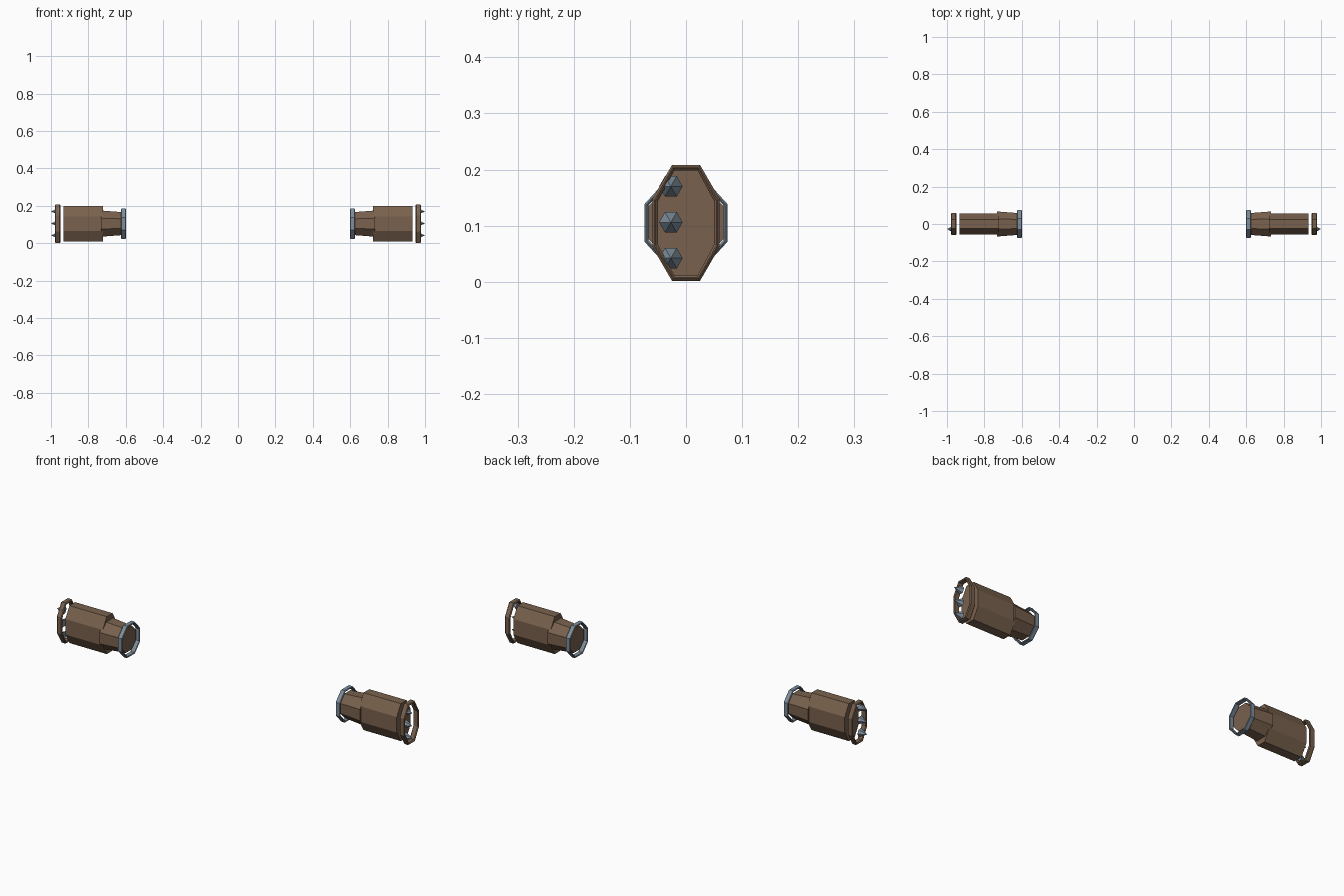
import bpy, bmesh, math

if "Cube" in bpy.data.objects:
    bpy.data.objects.remove(bpy.data.objects["Cube"])

CZ = 0.105          # height of the gauntlet axis
FLAT = math.cos(math.pi / 8)


def material(name, rgb):
    m = bpy.data.materials.new(name)
    m.diffuse_color = (*rgb, 1)
    m.use_nodes = True
    m.node_tree.nodes["Principled BSDF"].inputs["Base Color"].default_value = m.diffuse_color
    return m


leather = material("leather", (0.19, 0.12, 0.075))
steel = material("steel", (0.21, 0.27, 0.33))


def loft(name, sections, mat, side, sides=8, center=(0, CZ), closed=False):
    """Skin cross-sections (x, half_y, half_z) along x; closed makes a hollow ring."""
    bm = bmesh.new()
    rows = []
    for x, hy, hz in sections:
        row = []
        for i in range(sides):
            a = 2 * math.pi * (i + 0.5) / sides
            row.append(bm.verts.new((side * x,
                                     center[0] + hy / FLAT * math.cos(a),
                                     center[1] + hz / FLAT * math.sin(a))))
        rows.append(row)
    pairs = list(zip(rows, rows[1:]))
    if closed:
        pairs.append((rows[-1], rows[0]))
    for r, s in pairs:
        for i in range(sides):
            j = (i + 1) % sides
            bm.faces.new((r[i], r[j], s[j], s[i]))
    if not closed:
        bm.faces.new(rows[0])
        bm.faces.new(rows[-1])
    bmesh.ops.remove_doubles(bm, verts=bm.verts, dist=1e-6)
    bmesh.ops.recalc_face_normals(bm, faces=bm.faces)
    me = bpy.data.meshes.new(name)
    bm.to_mesh(me)
    bm.free()
    me.materials.append(mat)
    ob = bpy.data.objects.new(name, me)
    bpy.context.collection.objects.link(ob)
    return ob


def ring(name, x, half_w, hy, hz, thick, mat, side):
    """Hollow octagonal band with bevelled edges."""
    b = thick * 0.4
    prof = [(-half_w, b), (-half_w + b, 0), (half_w - b, 0), (half_w, b),
            (half_w, thick - b), (half_w - b, thick),
            (-half_w + b, thick), (-half_w, thick - b)]
    loft(name, [(x + dx, hy - d, hz - d) for dx, d in prof], mat, side, closed=True)


def spike(name, z, side):
    """Six-sided pointed stud facing outward."""
    bpy.ops.mesh.primitive_cone_add(vertices=6, radius1=0.021, radius2=0, depth=0.04,
                                    location=(side * 0.98, -0.027, z),
                                    rotation=(0, side * math.pi / 2, 0))
    ob = bpy.context.object
    ob.name = name
    ob.data.materials.append(steel)


for label, side in (("right", 1), ("left", -1)):
    # hand block and tapered wrist
    loft(f"{label}_hand", [(0.722, 0.056, 0.095), (0.932, 0.056, 0.095)], leather, side)
    loft(f"{label}_wrist", [(0.615, 0.058, 0.061), (0.732, 0.067, 0.070)], leather, side)
    # steel cuff band and leather knuckle band
    ring(f"{label}_cuff_ring", 0.6125, 0.0125, 0.074, 0.081, 0.007, steel, side)
    ring(f"{label}_knuckle_ring", 0.964, 0.0145, 0.060, 0.1035, 0.010, leather, side)
    # knuckle studs
    for k, z in enumerate((0.042, 0.106, 0.170)):
        spike(f"{label}_spike_{k + 1}", z, side)
